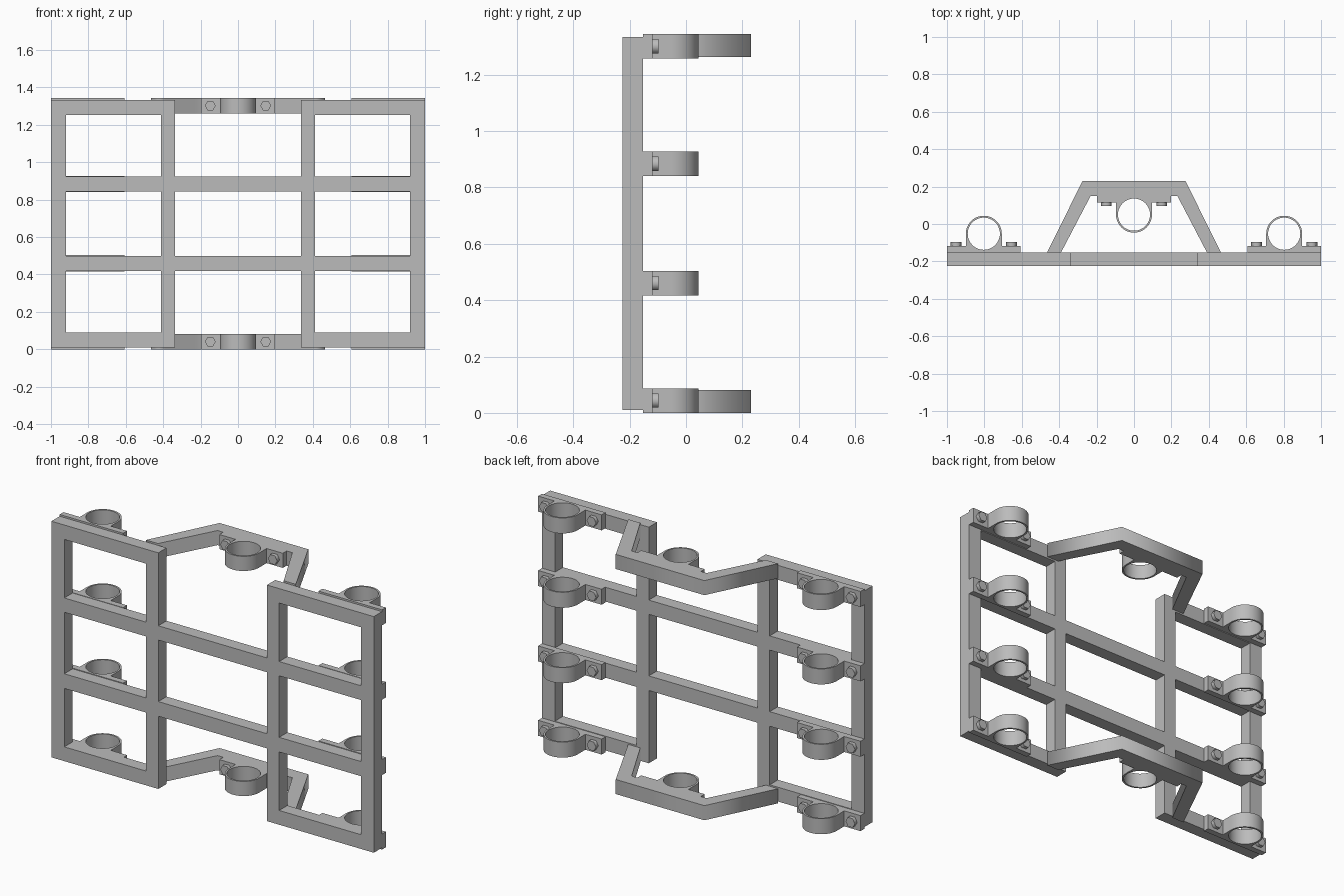
import bpy, bmesh
from math import pi, cos, sin
from mathutils import Matrix

cube = bpy.data.objects.get("Cube")
if cube:
    bpy.data.objects.remove(cube, do_unlink=True)

grey = bpy.data.materials.new("plain grey")
grey.use_nodes = True
colour = (0.5, 0.5, 0.5, 1)
grey.diffuse_color = colour
grey.node_tree.nodes["Principled BSDF"].inputs["Base Color"].default_value = colour


def add_object(name, mesh):
    obj = bpy.data.objects.new(name, mesh)
    bpy.context.collection.objects.link(obj)
    mesh.materials.clear()
    mesh.materials.append(grey)
    return obj


def arc(radius, cy, start, end, steps):
    """Points along an arc centred on x = 0."""
    angles = [start + (end - start) * i / steps for i in range(steps + 1)]
    return [(radius * cos(a), cy + radius * sin(a)) for a in angles]


def prism(name, outlines, height, matrix):
    """Extrude flat outlines (later ones are holes) upwards from z = 0."""
    curve = bpy.data.curves.new(name, "CURVE")
    curve.dimensions = "2D"
    curve.fill_mode = "BOTH"
    curve.extrude = height / 2
    for points in outlines:
        spline = curve.splines.new("POLY")
        spline.points.add(len(points) - 1)
        for p, (x, y) in zip(spline.points, points):
            p.co = (x, y, 0, 1)
        spline.use_cyclic_u = True
    source = bpy.data.objects.new(name + "_outline", curve)
    mesh = bpy.data.meshes.new_from_object(source)
    bpy.data.objects.remove(source)
    bm = bmesh.new()
    bm.from_mesh(mesh)
    bmesh.ops.remove_doubles(bm, verts=bm.verts, dist=1e-5)
    bmesh.ops.recalc_face_normals(bm, faces=bm.faces)
    bm.transform(matrix @ Matrix.Translation((0, 0, height / 2)))
    bm.to_mesh(mesh)
    bm.free()
    return add_object(name, mesh)


def smooth(obj):
    bpy.ops.object.select_all(action="DESELECT")
    obj.select_set(True)
    bpy.context.view_layer.objects.active = obj
    bpy.ops.object.shade_smooth_by_angle(angle=pi / 6)


FRONT, BACK = -0.225, -0.152
FOOT = 0.034

# Flat frame: fill the bar cells of a grid, then push them back
xs = [-1, -0.92, -0.413, -0.337, 0.337, 0.413, 0.92, 1]
zs = [0.01, 0.09, 0.418, 0.5, 0.845, 0.925, 1.253, 1.334]
bm = bmesh.new()
grid = [[bm.verts.new((x, FRONT, z)) for z in zs] for x in xs]
for i in range(7):
    for j in range(7):
        post = i % 2 == 0
        rail = j % 2 == 0 and not (i == 3 and j in (0, 6))
        if post or rail:
            bm.faces.new((grid[i][j], grid[i + 1][j], grid[i + 1][j + 1], grid[i][j + 1]))
back = bmesh.ops.extrude_face_region(bm, geom=bm.faces[:], use_keep_orig=True)["geom"]
bmesh.ops.translate(bm, verts=[v for v in back if isinstance(v, bmesh.types.BMVert)],
                    vec=(0, BACK - FRONT, 0))
bmesh.ops.delete(bm, geom=[v for v in bm.verts if not v.link_faces], context="VERTS")
bmesh.ops.recalc_face_normals(bm, faces=bm.faces)
bmesh.ops.dissolve_limit(bm, angle_limit=0.01, verts=bm.verts, edges=bm.edges)
mesh = bpy.data.meshes.new("frame")
bm.to_mesh(mesh)
bm.free()
add_object("frame", mesh)

# Pipe clamp: footed arch with a round hole, plus two hex bolts
arch = [(-0.197, 0), (0.197, 0), (0.197, FOOT), (0.096, FOOT)]
arch += arc(0.096, 0.1, 0, pi, 24) + [(-0.096, FOOT), (-0.197, FOOT)]
hole = arc(0.086, 0.1, 0, 2 * pi, 48)[:-1]
hexagon = arc(0.029, 0, 0, 2 * pi, 6)[:-1]


def clamp(name, x, y, z, height, turn=0):
    place = Matrix.Translation((x, y, z)) @ Matrix.Rotation(turn, 4, "Z")
    smooth(prism(name, [arch, hole], height, place))
    for side in (-1, 1):
        seat = Matrix.Translation((side * 0.148, FOOT, height / 2))
        prism(name + "_bolt", [hexagon], 0.021,
              place @ seat @ Matrix.Rotation(-pi / 2, 4, "X"))


for side, label in ((1, "left"), (-1, "right")):
    for z in (0, 0.417, 0.84, 1.257):
        clamp(label + "_clamp", side * 0.803, BACK, z, 0.087)

# Trapezoid brackets bridging the open middle, each with a turned clamp
half = [(0.465, BACK), (0.275, 0.23), (0.232, 0.15), (0.39, BACK)]
outer, inner = half[:2], half[2:]
flip = lambda pts: [(-x, y) for x, y in reversed(pts)]
outline = outer + flip(outer) + flip(inner) + inner
for label, z in (("bottom", 0), ("top", 1.262)):
    prism(label + "_bracket", [outline], 0.082, Matrix.Translation((0, 0, z)))
    clamp(label + "_centre_clamp", 0, 0.15, z, 0.082, pi)
